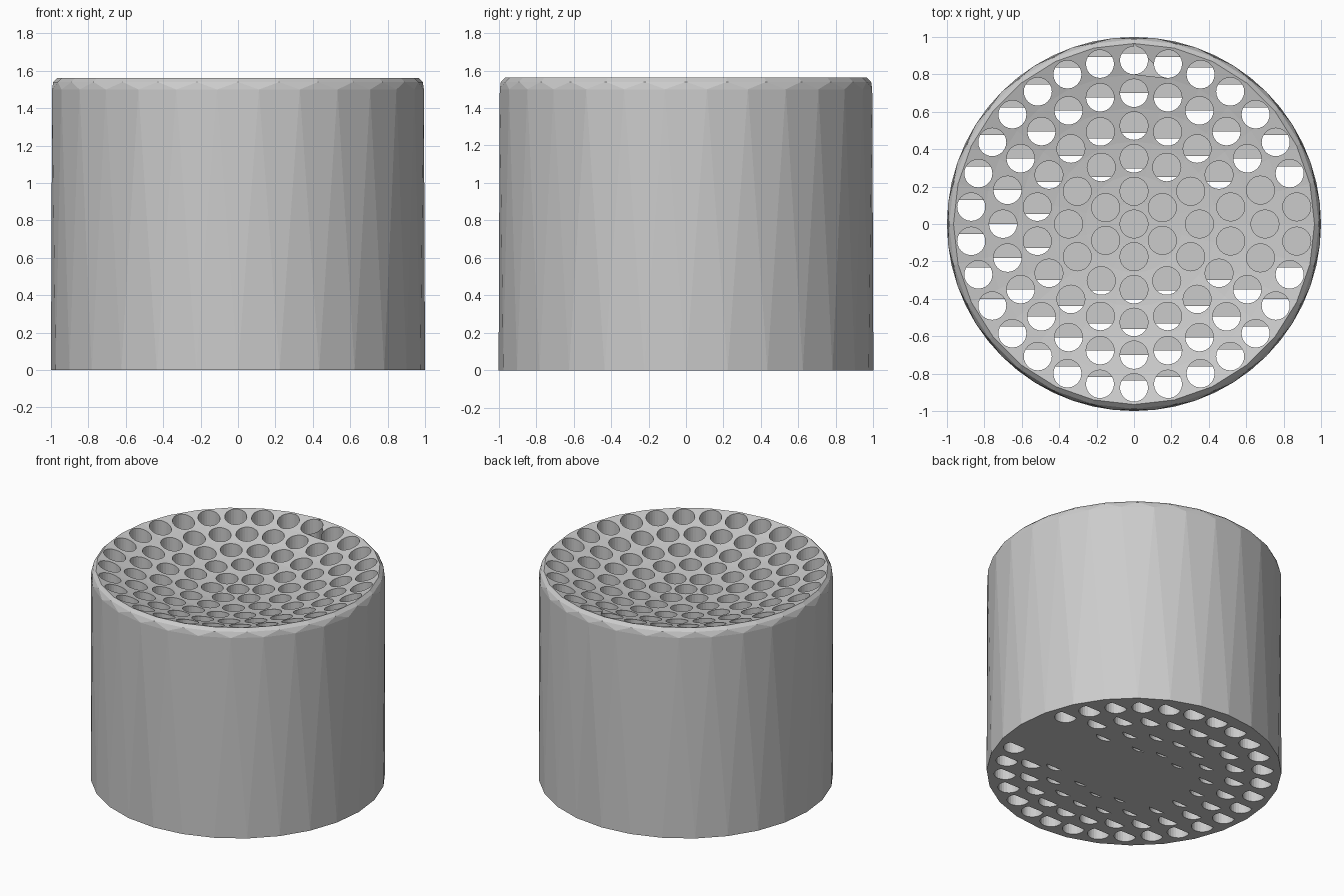
import bpy, bmesh
from math import pi, cos, sin

if "Cube" in bpy.data.objects:
    bpy.data.objects.remove(bpy.data.objects["Cube"])

SIDES = 28      # facets around the body
HOLE_R = 0.075
HOLE_SEGS = 24
PITCH = 0.175   # distance between hole rings


def make_object(name, bm):
    bmesh.ops.recalc_face_normals(bm, faces=bm.faces[:])
    mesh = bpy.data.meshes.new(name)
    bm.to_mesh(mesh)
    bm.free()
    obj = bpy.data.objects.new(name, mesh)
    bpy.context.collection.objects.link(obj)
    return obj


def ring(bm, r, z, shift=0.0, n=SIDES, cx=0.0, cy=0.0):
    return [bm.verts.new((cx + r * cos(2 * pi * (i + shift) / n),
                          cy + r * sin(2 * pi * (i + shift) / n), z)) for i in range(n)]


def bridge(bm, a, b, zigzag=False):
    n = len(a)
    for i in range(n):
        j = (i + 1) % n
        if zigzag:
            bm.faces.new((a[i], a[j], b[i]))
            bm.faces.new((a[j], b[j], b[i]))
        else:
            bm.faces.new((a[i], a[j], b[j], b[i]))


def bowl_z(r):
    return 1.40 + 0.162 * (r / 0.965) ** 2


# hole centres: concentric rings of 1, 6, 12, 18, 24, 30
holes = [(0.0, 0.0, 0)]
for k in range(1, 6):
    for i in range(6 * k):
        a = pi / 2 + 2 * pi * i / (6 * k)
        holes.append((k * PITCH * cos(a), k * PITCH * sin(a), k))

# body: faceted wall, chamfered rim, shallow bowl on top
bm = bmesh.new()
bottom = ring(bm, 1.0, 0.0)
shoulder = ring(bm, 1.0, 1.50, 0.5)
chamfer = ring(bm, 0.988, 1.54, 1.0)
bridge(bm, bottom, shoulder, True)
bridge(bm, shoulder, chamfer, True)
bm.faces.new(bottom[::-1])
prev = chamfer
for r in (0.965, 0.8, 0.62, 0.44, 0.26, 0.12):
    cur = ring(bm, r, bowl_z(r), 1.0)
    bridge(bm, prev, cur)
    prev = cur
tip = bm.verts.new((0, 0, bowl_z(0)))
for i in range(SIDES):
    bm.faces.new((prev[i], prev[(i + 1) % SIDES], tip))
bmesh.ops.triangulate(bm, faces=[f for f in bm.faces if len(f.verts) == 4])
body = make_object("perforated_body", bm)

# cutter: all the vertical bores
bm = bmesh.new()
for x, y, k in holes:
    lo = ring(bm, HOLE_R, -0.2, 0, HOLE_SEGS, x, y)
    hi = ring(bm, HOLE_R, 1.8, 0, HOLE_SEGS, x, y)
    bridge(bm, lo, hi)
    bm.faces.new(lo[::-1])
    bm.faces.new(hi)
cutter = make_object("bore_cutter", bm)
cutter.hide_render = True

mod = body.modifiers.new("bores", 'BOOLEAN')
mod.operation = 'DIFFERENCE'
mod.solver = 'EXACT'
mod.object = cutter
bpy.context.view_layer.objects.active = body
bpy.ops.object.modifier_apply(modifier=mod.name)
bpy.data.objects.remove(cutter)

# floor webs: inner bores closed at the base, outer ones partly open
bm = bmesh.new()
for x, y, k in holes:
    drop = (0, 0, 3, 4, 6, 8)[k]
    if abs(y) < 0.2 and (k < 3 or x > 0):
        drop = 0
    pts = ring(bm, HOLE_R, 0.0, 0, HOLE_SEGS, x, y)
    low = 3 * HOLE_SEGS // 4
    keep = [pts[i] for i in range(HOLE_SEGS) if not drop or abs(i - low) >= drop
            and abs(i + HOLE_SEGS - low) >= drop]
    bm.faces.new(keep)
    for v in pts:
        if not v.link_faces:
            bm.verts.remove(v)
for f in bm.faces:
    f.normal_update()
floor = make_object("floor_webs", bm)
